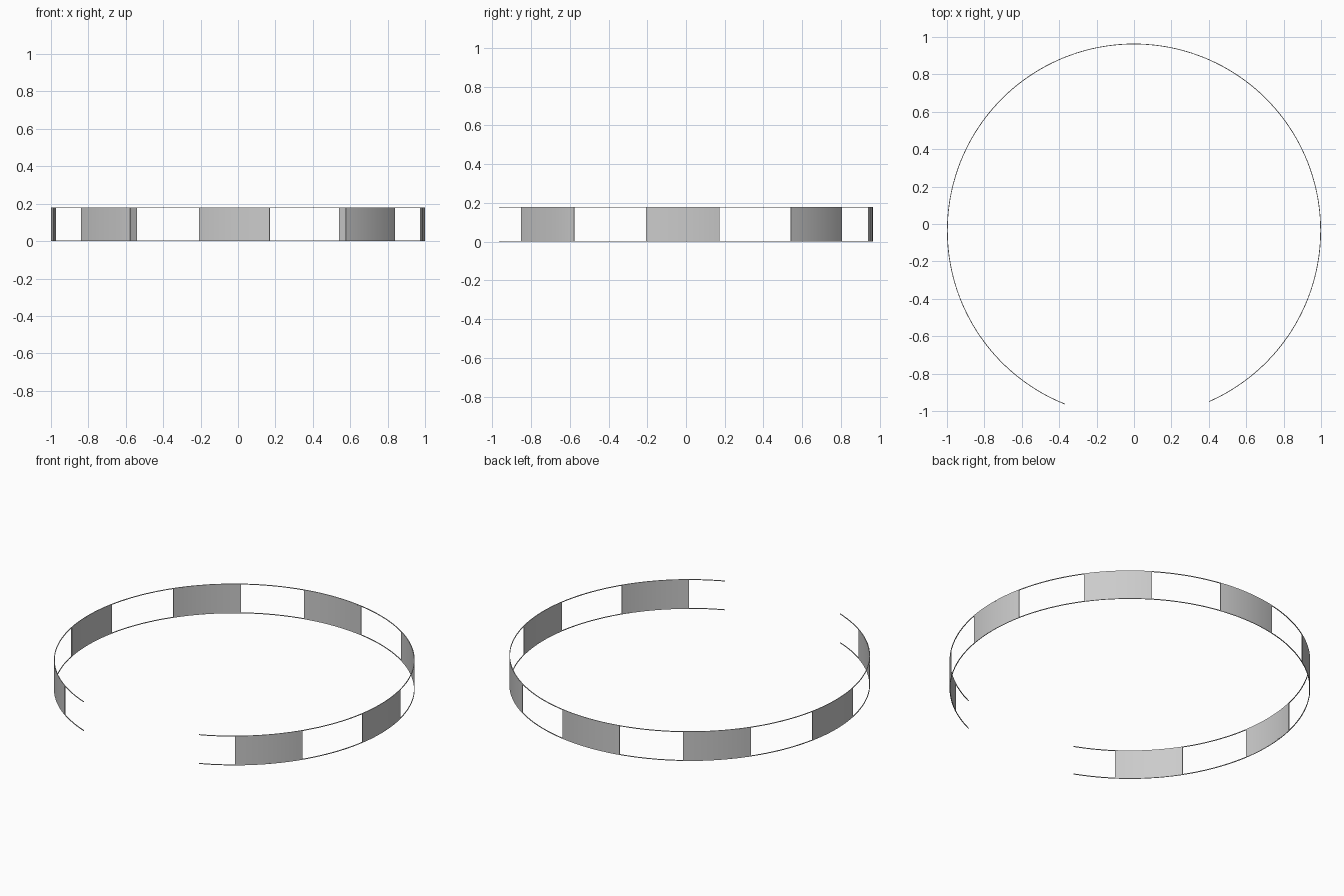
import bpy, bmesh, math

if "Cube" in bpy.data.objects:
    bpy.data.objects.remove(bpy.data.objects["Cube"])

CY = -0.0355          # circle centre, so the open ring is centred on y = 0
R, T, H = 1.0, 0.004, 0.18
START, END = -66.3, 248.3


def arc(name, a0, a1, z0, z1, r0, r1, step=2.0):
    """Rectangular section swept along an arc, with end caps."""
    bm = bmesh.new()
    n = max(2, round((a1 - a0) / step))
    rings = []
    for i in range(n + 1):
        a = math.radians(a0 + (a1 - a0) * i / n)
        rings.append([bm.verts.new((r * math.cos(a), CY + r * math.sin(a), z))
                      for r, z in ((r0, z0), (r1, z0), (r1, z1), (r0, z1))])
    for p, q in zip(rings, rings[1:]):
        for k in range(4):
            j = (k + 1) % 4
            bm.faces.new((p[k], p[j], q[j], q[k]))
    bm.faces.new(rings[0])
    bm.faces.new(rings[-1][::-1])
    bmesh.ops.recalc_face_normals(bm, faces=bm.faces)
    me = bpy.data.meshes.new(name)
    bm.to_mesh(me)
    bm.free()
    ob = bpy.data.objects.new(name, me)
    bpy.context.collection.objects.link(ob)
    bpy.ops.object.select_all(action='DESELECT')
    ob.select_set(True)
    bpy.context.view_layer.objects.active = ob
    bpy.ops.object.shade_smooth_by_angle(angle=math.radians(30))
    return ob


# Thin wire rails along the bottom and top
arc("bottom_rail", START, END, 0, T, R - T, R)
arc("top_rail", START, END, H - T, H, R - T, R)

# Curved wall panels standing between the rails
for i, c in enumerate((-43.8, 1.15, 46.15, 91.15, 133.85, 178.85, 223.85)):
    arc(f"panel_{i + 1}", c - 10.95, c + 10.95, T, H - T, R - T, R)
